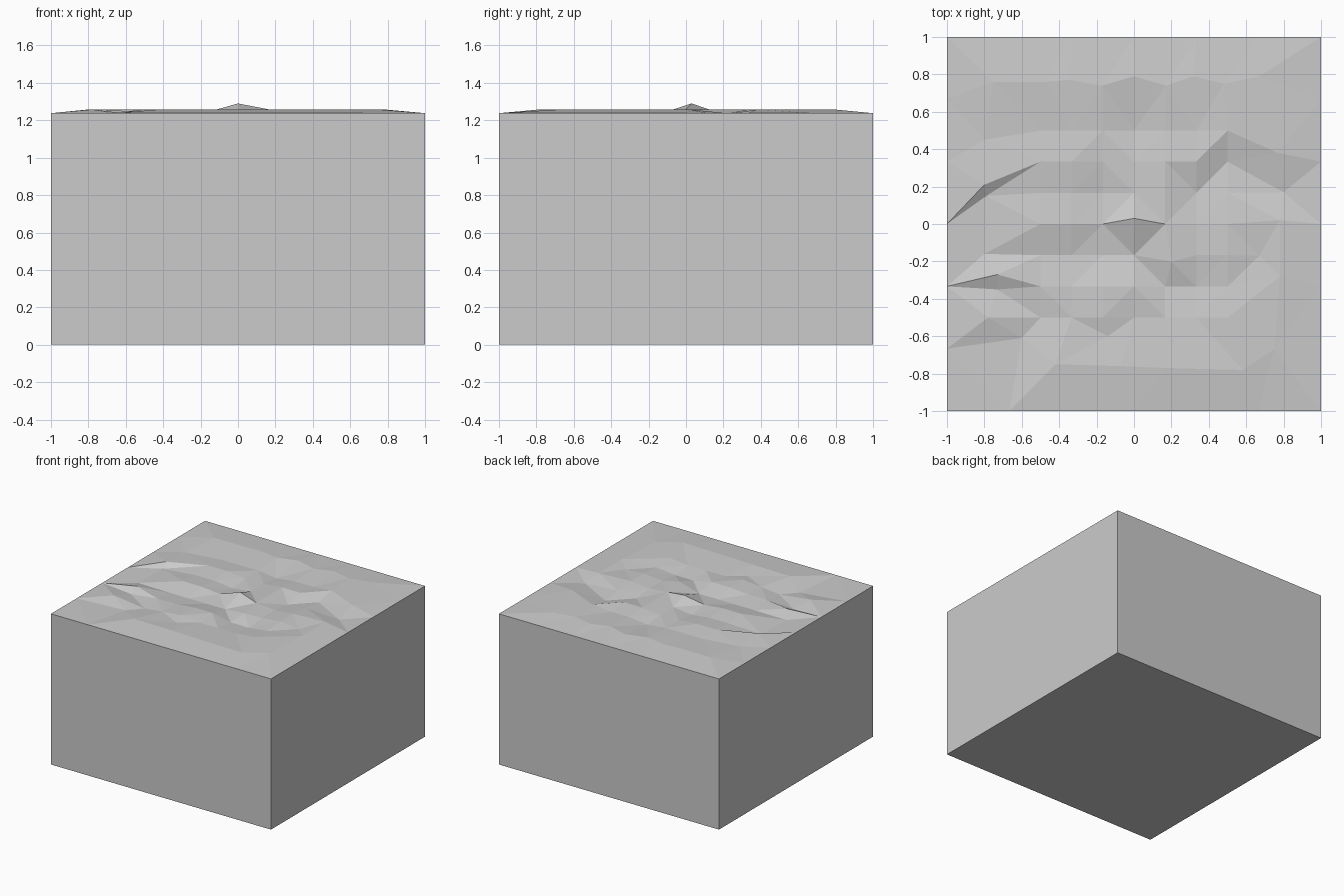
import bpy
import bmesh
from mathutils import Vector
from mathutils.geometry import delaunay_2d_cdt

default_cube = bpy.data.objects.get("Cube")
if default_cube:
    bpy.data.objects.remove(default_cube, do_unlink=True)

LEVEL = {"low": 1.225, "mid": 1.243, "high": 1.258, "rim": 1.238, "peak": 1.29}
LETTER = {"a": "low", "b": "mid", "c": "high", "p": "peak"}

# Middle of the ground: a regular grid, one letter for the height of each point,
# and one slash for the fold across each cell
HEIGHTS = ["bbbabbc", "ccbbcca", "bbabcab", "ccbpcbc", "aaaacbc", "bbccaab", "abcbbbc"]
FOLDS = ["RRLRLR", "LRLRLR", "LRRLRR", "LRLRLR", "RRRLLR", "LRRLRR"]
STEP = 1 / 6

points, heights, links = [], [], []


def add_point(x, y, level):
    points.append(Vector((x, y)))
    heights.append(LEVEL[level])
    return len(points) - 1


def nearest(x, y):
    target = Vector((x, y))
    return min(range(len(points)), key=lambda i: (points[i] - target).length)


def link_chain(chain):
    ids = [nearest(x / 100, y / 100) for x, y in chain]
    links.extend(zip(ids, ids[1:]))


grid = []
for row, letters in enumerate(HEIGHTS):
    grid.append([])
    for col, letter in enumerate(letters):
        x, y = (col - 3) * STEP, (3 - row) * STEP
        if letter == "p":
            y += 0.03
        if (row, col) == (4, 4):
            x, y = x + 0.035, y - 0.035
        grid[row].append(add_point(x, y, LETTER[letter]))

for row, folds in enumerate(FOLDS):
    for col, fold in enumerate(folds):
        upper, lower = grid[row], grid[row + 1]
        if fold == "R":
            links.append((upper[col + 1], lower[col]))
        else:
            links.append((upper[col], lower[col + 1]))

# Rough ring around the middle
RING = {
    "high": [(-75, 76), (-47, 76), (-34, 77), (-17, 74), (0, 79), (17, 74), (32, 79),
             (48, 75), (67, 79), (77, 38), (78, 2), (78, -28), (75, -67), (58, -78),
             (17, -77), (-7, -76), (-42, -75), (-80, 21), (-73, -27), (-78, -50)],
    "mid": [(-80, 45), (67, -17), (-14, -60)],
    "low": [(80, 17), (-79, 15), (-80, -16), (-73, -35), (-60, -61)],
}
for level, places in RING.items():
    for x, y in places:
        add_point(x / 100, y / 100, level)

# Straight rim of the block
for i in range(6):
    t = i / 3 - 1
    for x, y in ((t, -1), (1, t), (-t, 1), (-1, -t)):
        add_point(x, y, "rim")

# Sharp ledges on the left side
link_chain([(-100, 0), (-80, 21), (-50, 33), (-79, 15), (-100, 0)])
link_chain([(-100, -33), (-73, -27), (-50, -33), (-73, -35), (-100, -33)])
link_chain([(-78, -50), (-50, -50), (-60, -61), (-78, -50)])

# Ground surface, then straight walls and a flat base
coords, _, faces, origins, _, _ = delaunay_2d_cdt(points, links, [], 0, 1e-5)
bm = bmesh.new()
verts = []
for co, origin in zip(coords, origins):
    z = heights[origin[0]] if origin else LEVEL["mid"]
    verts.append(bm.verts.new((co.x, co.y, z)))
for face in faces:
    bm.faces.new([verts[i] for i in face])
rim = [e for e in bm.edges if e.is_boundary]
wall = bmesh.ops.extrude_edge_only(bm, edges=rim)["geom"]
for item in wall:
    if isinstance(item, bmesh.types.BMVert):
        item.co.z = 0
base = [e for e in wall if isinstance(e, bmesh.types.BMEdge) and e.is_boundary]
bmesh.ops.contextual_create(bm, geom=base)
bmesh.ops.recalc_face_normals(bm, faces=bm.faces)

mesh = bpy.data.meshes.new("ground_block")
bm.to_mesh(mesh)
bm.free()
block = bpy.data.objects.new("ground_block", mesh)
bpy.context.collection.objects.link(block)

# Plain stone colour
stone = bpy.data.materials.new("stone_grey")
stone.use_nodes = True
colour = (0.6, 0.6, 0.6, 1)
stone.diffuse_color = colour
stone.node_tree.nodes["Principled BSDF"].inputs["Base Color"].default_value = colour
mesh.materials.append(stone)
